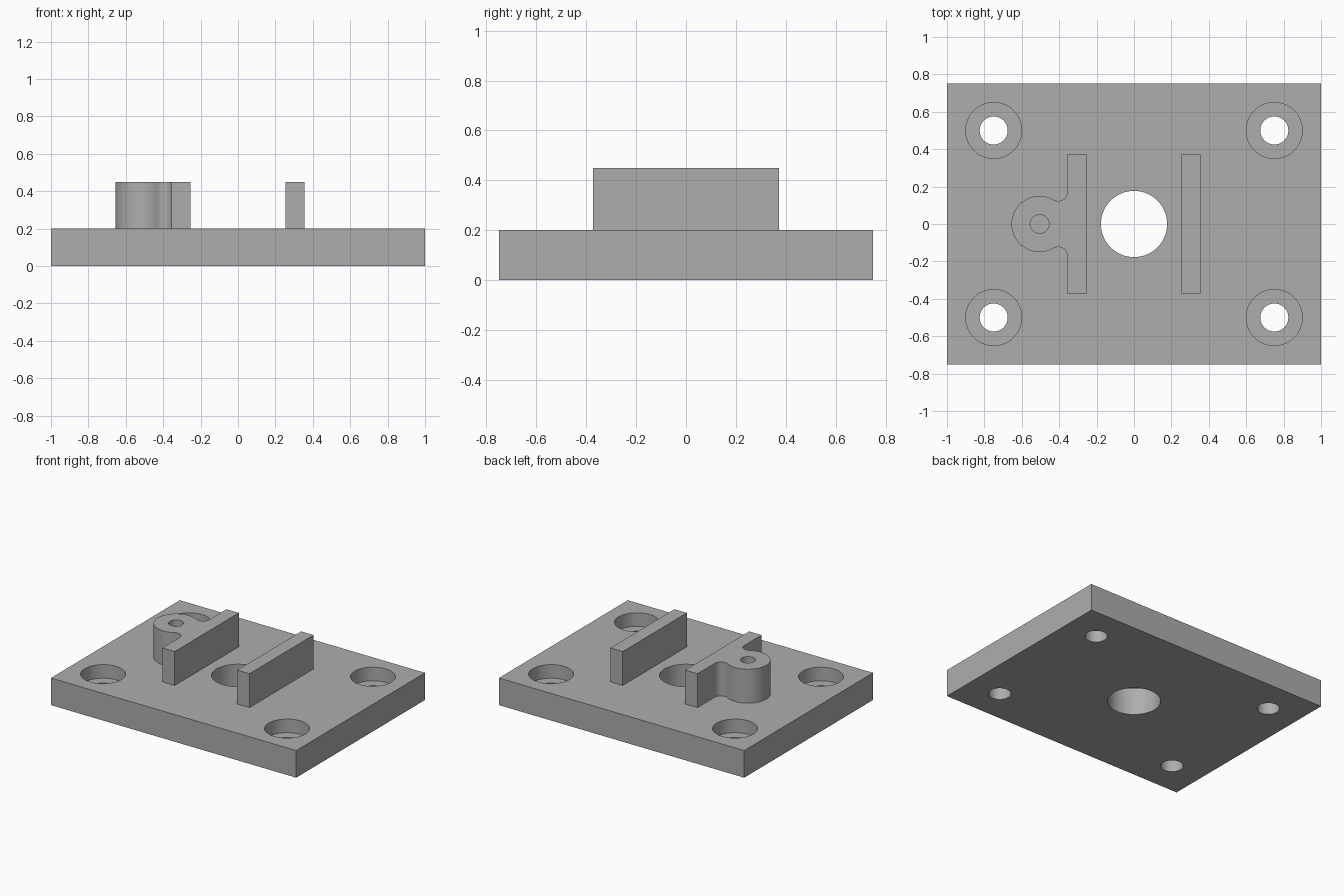
import bpy
import bmesh
from math import sin, cos, pi, radians

if "Cube" in bpy.data.objects:
    bpy.data.objects.remove(bpy.data.objects["Cube"], do_unlink=True)

PLATE_TOP, RIB_TOP = 0.2, 0.45
RIB_IN, RIB_OUT, RIB_HALF = 0.255, 0.355, 0.373
BOSS_X, BOSS_R, FILLET_R = -0.505, 0.15, 0.05

grey = bpy.data.materials.new("machined_grey")
grey.use_nodes = True
colour = (0.42, 0.42, 0.42, 1)
grey.diffuse_color = colour
grey.node_tree.nodes["Principled BSDF"].inputs["Base Color"].default_value = colour


def prism(name, outline, z0, z1):
    """Extrude a counter-clockwise outline from z0 to z1."""
    bm = bmesh.new()
    face = bm.faces.new([bm.verts.new((x, y, z0)) for x, y in outline])
    top = bmesh.ops.extrude_face_region(bm, geom=[face])["geom"]
    for v in top:
        if isinstance(v, bmesh.types.BMVert):
            v.co.z = z1
    bmesh.ops.recalc_face_normals(bm, faces=bm.faces)
    mesh = bpy.data.meshes.new(name)
    bm.to_mesh(mesh)
    bm.free()
    mesh.materials.append(grey)
    ob = bpy.data.objects.new(name, mesh)
    bpy.context.collection.objects.link(ob)
    return ob


def arc(cx, cy, r, a0, a1, n):
    """Points along an arc, angles in degrees."""
    angles = [radians(a0 + (a1 - a0) * i / n) for i in range(n + 1)]
    return [(cx + r * cos(a), cy + r * sin(a)) for a in angles]


def box(x0, x1, half_y):
    return [(x0, -half_y), (x1, -half_y), (x1, half_y), (x0, half_y)]


def drill(target, x, y, r, z0, z1):
    """Cut a round hole and discard the cutter."""
    cutter = prism("drill_cutter", arc(x, y, r, 0, 360, 64)[:-1], z0, z1)
    cutter.hide_render = True
    mod = target.modifiers.new("hole", 'BOOLEAN')
    mod.operation, mod.solver, mod.object = 'DIFFERENCE', 'EXACT', cutter
    bpy.context.view_layer.objects.active = target
    bpy.ops.object.modifier_apply(modifier=mod.name)
    bpy.data.objects.remove(cutter, do_unlink=True)


# Base plate with centre bore and four counterbored bolt holes
plate = prism("base_plate", box(-1, 1, 0.75), 0, PLATE_TOP)
drill(plate, 0, 0, 0.177, -0.1, 0.3)
for sx in (-1, 1):
    for sy in (-1, 1):
        drill(plate, sx * 0.75, sy * 0.5, 0.15, 0.1, 0.3)
        drill(plate, sx * 0.75, sy * 0.5, 0.075, -0.1, 0.3)

# Plain rib
right_rib = prism("plain_rib", box(RIB_IN, RIB_OUT, RIB_HALF), PLATE_TOP, RIB_TOP)

# Rib blended by fillets into a round boss
fx = -RIB_OUT - FILLET_R
reach = BOSS_R + FILLET_R
fy = (reach ** 2 - (fx - BOSS_X) ** 2) ** 0.5
upper = arc(fx, fy, FILLET_R, 0, -120, 16)
lower = [(x, -y) for x, y in reversed(upper)]
outline = [(-RIB_OUT, -RIB_HALF), (-RIB_IN, -RIB_HALF),
           (-RIB_IN, RIB_HALF), (-RIB_OUT, RIB_HALF)]
outline += upper + arc(BOSS_X, 0, BOSS_R, 60, 300, 48)[1:-1] + lower
boss_rib = prism("boss_rib", outline, PLATE_TOP, RIB_TOP)
drill(boss_rib, BOSS_X, 0, 0.05, 0.1, 0.5)

# Smooth round walls, keep machined edges crisp
for ob in (plate, right_rib, boss_rib):
    bpy.ops.object.select_all(action='DESELECT')
    ob.select_set(True)
    bpy.context.view_layer.objects.active = ob
    bpy.ops.object.shade_smooth_by_angle(angle=radians(30))
